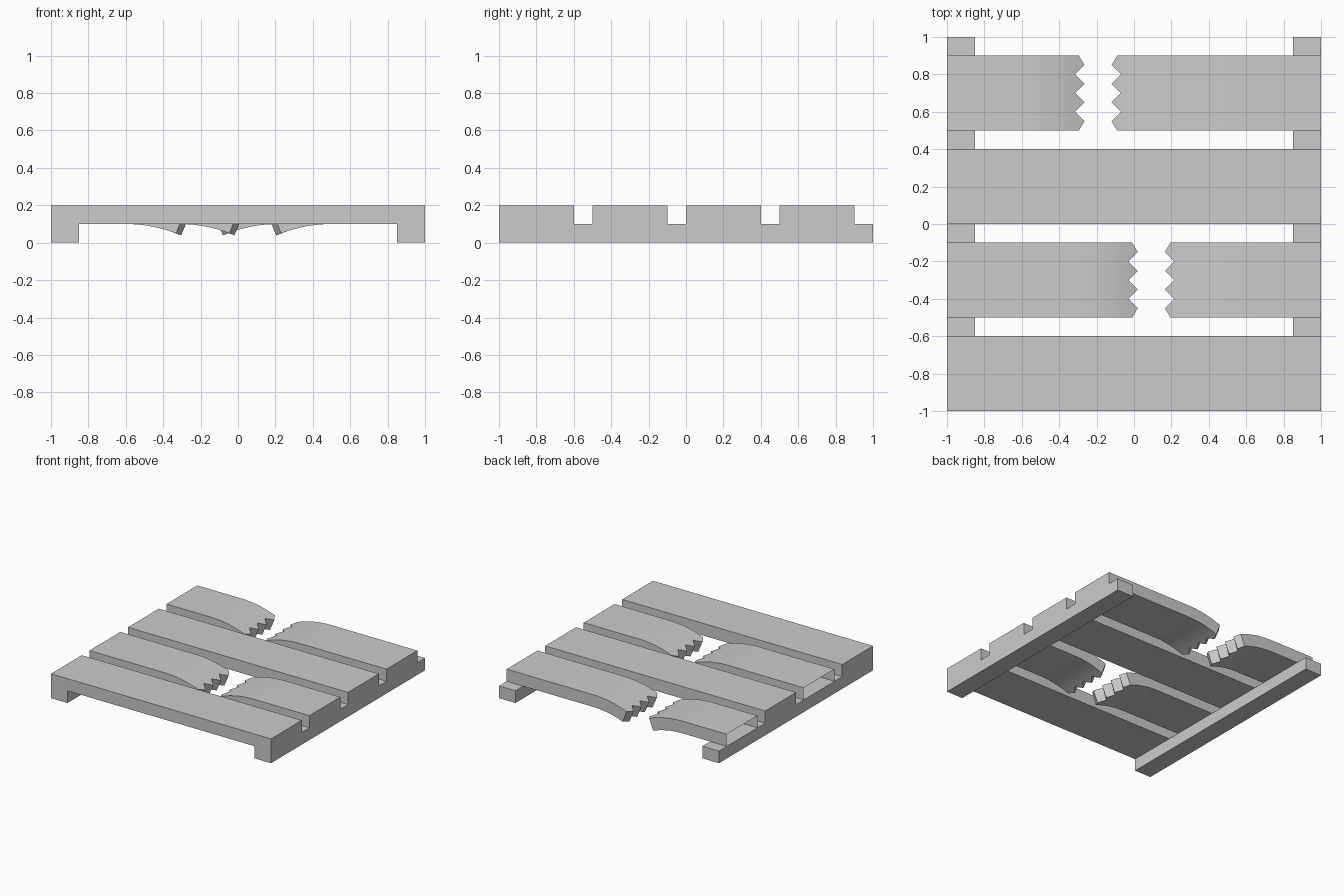
import bpy, bmesh
from math import asin, sin, cos, radians

if "Cube" in bpy.data.objects:
    bpy.data.objects.remove(bpy.data.objects["Cube"])


def finish(bm, name, smooth=False):
    bmesh.ops.remove_doubles(bm, verts=bm.verts, dist=1e-5)
    bmesh.ops.recalc_face_normals(bm, faces=bm.faces)
    mesh = bpy.data.meshes.new(name)
    bm.to_mesh(mesh)
    bm.free()
    ob = bpy.data.objects.new(name, mesh)
    bpy.context.collection.objects.link(ob)
    if smooth:
        bpy.ops.object.select_all(action='DESELECT')
        ob.select_set(True)
        bpy.context.view_layer.objects.active = ob
        bpy.ops.object.shade_smooth_by_angle(angle=radians(25))
    return ob


def face(bm, pts):
    bm.faces.new([bm.verts.new(p) for p in pts])


# Frame: two rails with two whole planks fused on top, made from grid cells
X = [-1, -.85, .85, 1]
Y = [-1, -.6, -.5, -.1, 0, .4, .5, .9, 1]
Z = [0, .1, .2]
cells = {(i, j, 0) for i in (0, 2) for j in range(8)}
cells |= {(i, j, 1) for i in range(3) for j in (0, 4)}
ghost = {(2, j, 1) for j in (2, 6)}      # filled by the broken planks
bm = bmesh.new()
for c in cells:
    for axis in range(3):
        for side in (0, 1):
            n = list(c)
            n[axis] += 2 * side - 1
            if tuple(n) in cells | ghost:
                continue
            a, b = [k for k in range(3) if k != axis]
            pts = []
            for u, v in ((0, 0), (1, 0), (1, 1), (0, 1)):
                idx = list(c)
                idx[axis] += side
                idx[a] += u
                idx[b] += v
                pts.append((X[idx[0]], Y[idx[1]], Z[idx[2]]))
            face(bm, pts)
finish(bm, "frame_with_whole_planks")


# Broken plank half: flat, then sagging along an arc to a jagged end
def broken_plank(name, y0, tip, side, radius=.75, sag=.335, steps=8):
    start = tip + side * sag             # where the sag begins
    rows = 9
    jag = [.305] + [sag if r % 2 else sag - .05 for r in range(1, 8)] + [.305]

    def point(r, k, h):
        y = y0 + .05 * r
        if k < 2:
            return ((side, side * .85)[k], y, .1 + h)
        d = (sag - .05) * .93 * (k - 2) / steps if k < steps + 3 else jag[r]
        t = asin(d / (radius + .1))
        return (start - side * (radius + h) * sin(t), y,
                .1 - radius + (radius + h) * cos(t))

    bm = bmesh.new()
    last = steps + 3
    for k in range(last):
        for h in (0, .1):
            if k == 0 and h == 0:
                continue                 # resting on the rail
            for r in range(rows - 1):
                face(bm, [point(r, k, h), point(r + 1, k, h),
                          point(r + 1, k + 1, h), point(r, k + 1, h)])
        for r in (0, rows - 1):
            face(bm, [point(r, k, 0), point(r, k + 1, 0),
                      point(r, k + 1, .1), point(r, k, .1)])
    # jagged end, and the outer end on the right (left outer end is open)
    for k in ([0, last] if side > 0 else [last]):
        for r in range(rows - 1):
            face(bm, [point(r, k, 0), point(r + 1, k, 0),
                      point(r + 1, k, .1), point(r, k, .1)])
    bmesh.ops.remove_doubles(bm, verts=bm.verts, dist=1e-5)
    finish(bm, name, smooth=True)


for label, y0, left_tip, right_tip in (("front", -.5, .02, .165),
                                       ("back", .5, -.265, -.12)):
    broken_plank(label + "_broken_plank_left", y0, left_tip, -1)
    broken_plank(label + "_broken_plank_right", y0, right_tip, 1)
